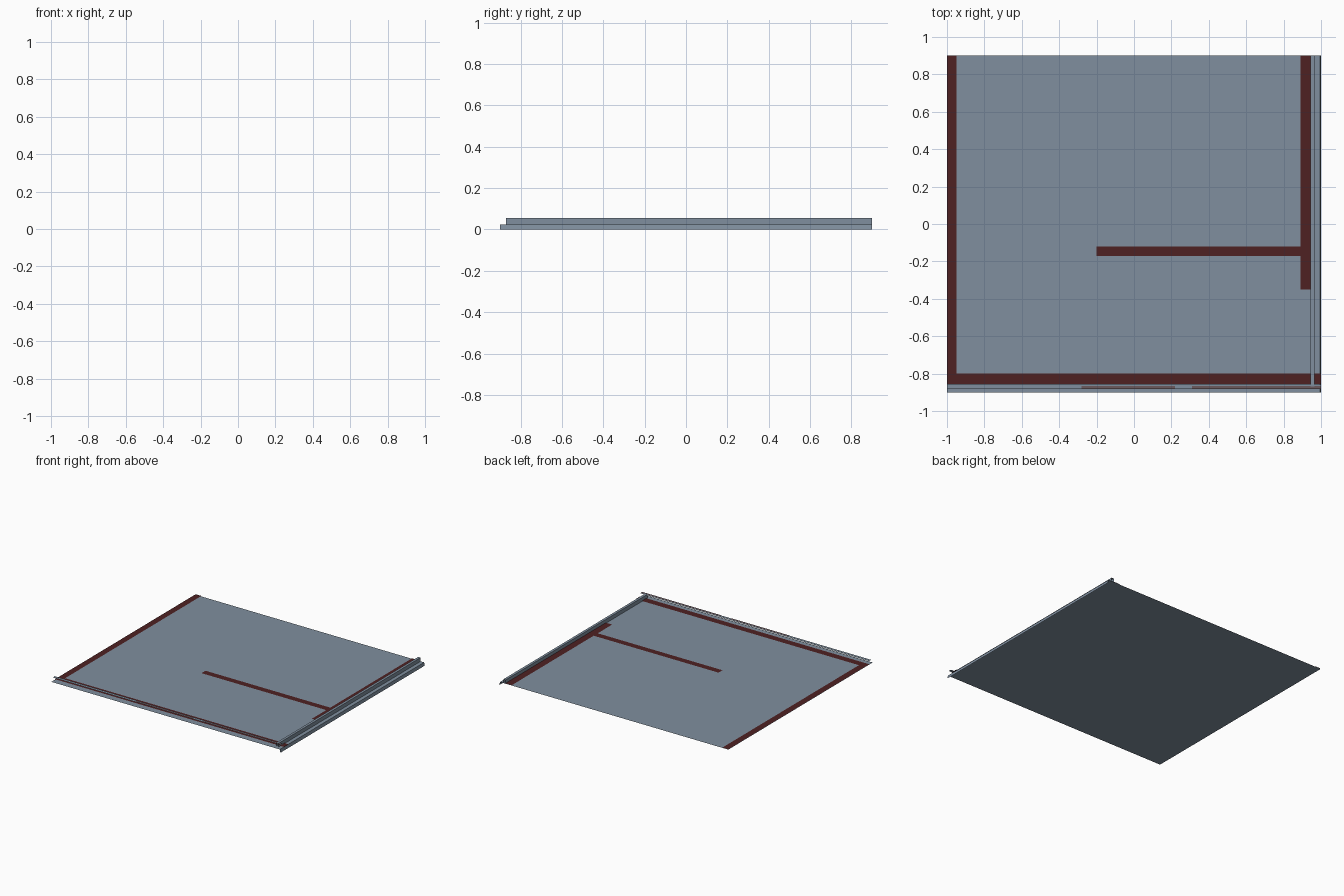
import bpy, bmesh

if "Cube" in bpy.data.objects:
    bpy.data.objects.remove(bpy.data.objects["Cube"])


def material(name, rgb):
    m = bpy.data.materials.new(name)
    m.diffuse_color = (*rgb, 1)
    m.use_nodes = True
    m.node_tree.nodes["Principled BSDF"].inputs["Base Color"].default_value = m.diffuse_color
    return m


SLATE = material("slate blue", (0.215, 0.275, 0.345))
MAROON = material("dark maroon", (0.077, 0.015, 0.016))
BROWN = material("dusty brown", (0.15, 0.10, 0.11))


def extrude_profile(name, profile, y0, y1, mat, closed=False):
    """Open-ended sheet made by sweeping an x/z profile along y."""
    bm = bmesh.new()
    near = [bm.verts.new((x, y0, z)) for x, z in profile]
    far = [bm.verts.new((x, y1, z)) for x, z in profile]
    n = len(profile)
    for i in range(n if closed else n - 1):
        j = (i + 1) % n
        bm.faces.new((near[i], near[j], far[j], far[i]))
    mesh = bpy.data.meshes.new(name)
    bm.to_mesh(mesh)
    bm.free()
    mesh.materials.append(mat)
    obj = bpy.data.objects.new(name, mesh)
    bpy.context.collection.objects.link(obj)
    return obj


def strip(name, x0, x1, y0, y1, z, mat):
    return extrude_profile(name, [(x0, z), (x1, z)], y0, y1, mat)


# Floor sheet with the lip hanging down along its right edge
extrude_profile("floor_and_lip", [(-1, 0.025), (0.995, 0.025), (1, 0)], -0.9, 0.9, SLATE)

# Raised right curb, open at both ends
extrude_profile("right_curb", [(0.945, 0.025), (0.945, 0.055), (0.965, 0.055), (0.965, 0.025)],
                -0.87, 0.9, SLATE)

# Thin front rail sheet
strip("front_rail", -1, 1, -0.882, -0.857, 0.053, SLATE)

# Worn patches on the front rail
for i, (x0, x1) in enumerate([(-0.28, 0.22), (0.31, 1.0)]):
    strip(f"rail_patch_{i}", x0, x1, -0.882, -0.866, 0.0545, BROWN)

# Dark wall outlines on the floor
WALLS = {
    "left_wall_line": (-1, -0.95, -0.80, 0.9),
    "front_wall_line": (-1, 1, -0.855, -0.80),
    "right_wall_line": (0.89, 0.945, -0.35, 0.9),
    "middle_wall_line": (-0.2, 0.89, -0.17, -0.12),
}
for name, rect in WALLS.items():
    strip(name, *rect, 0.029, MAROON)
